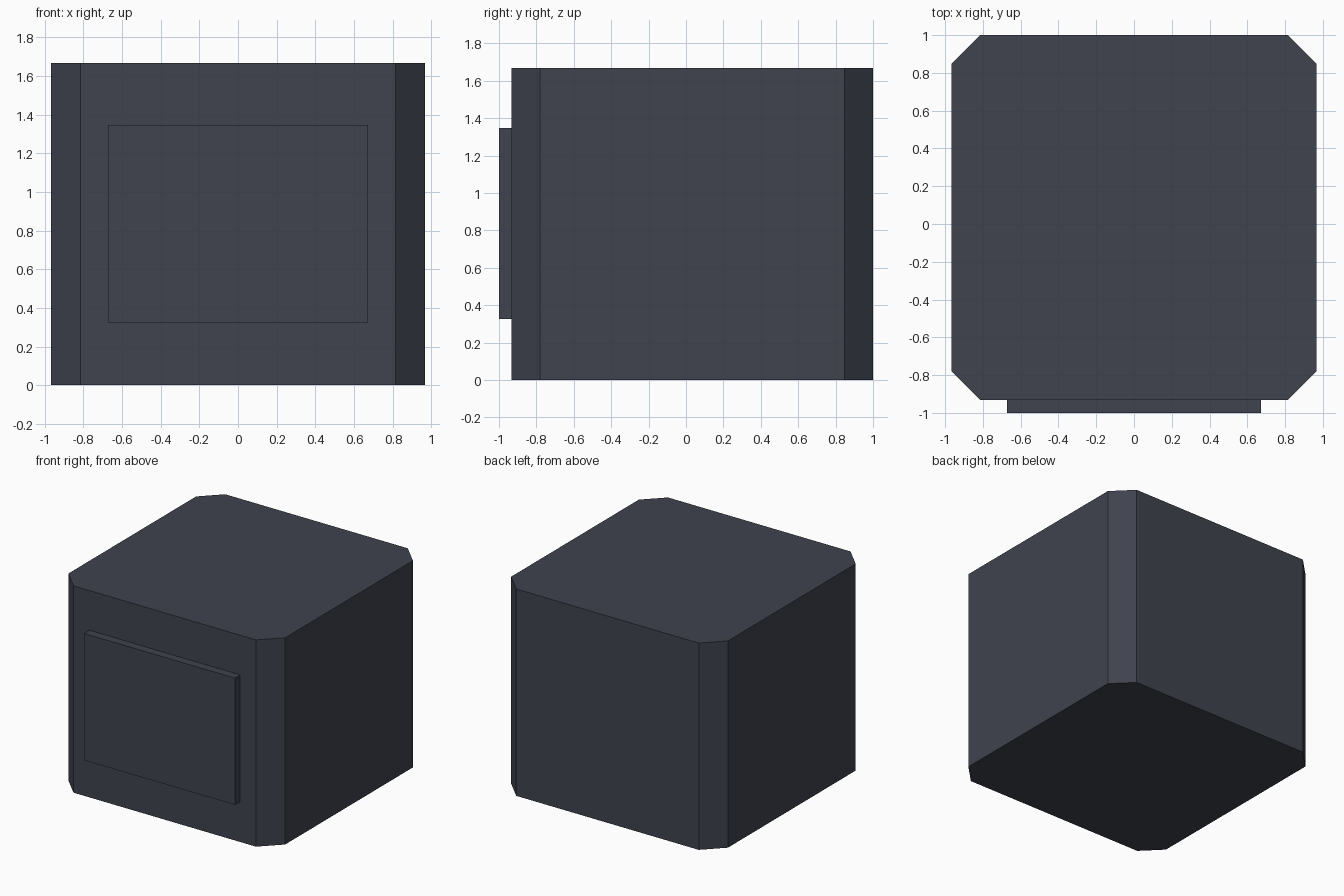
import bpy
import bmesh

if "Cube" in bpy.data.objects:
    bpy.data.objects.remove(bpy.data.objects["Cube"])

dark = bpy.data.materials.new("dark_slate")
dark.diffuse_color = (0.05, 0.056, 0.075, 1)
dark.use_nodes = True
dark.node_tree.nodes["Principled BSDF"].inputs["Base Color"].default_value = dark.diffuse_color


def prism(name, outline, z0, z1):
    """Extrude a closed xy outline from z0 up to z1."""
    bm = bmesh.new()
    base = bm.faces.new([bm.verts.new((x, y, z0)) for x, y in outline])
    out = bmesh.ops.extrude_face_region(bm, geom=[base])
    top = [v for v in out["geom"] if isinstance(v, bmesh.types.BMVert)]
    bmesh.ops.translate(bm, verts=top, vec=(0, 0, z1 - z0))
    bmesh.ops.recalc_face_normals(bm, faces=bm.faces)
    mesh = bpy.data.meshes.new(name)
    bm.to_mesh(mesh)
    bm.free()
    mesh.materials.append(dark)
    obj = bpy.data.objects.new(name, mesh)
    bpy.context.collection.objects.link(obj)
    return obj


# Cabinet body: block with chamfered vertical corners
W, FRONT, BACK, C = 0.967, -0.933, 1.0, 0.153
right = [(W - C, FRONT), (W, FRONT + C), (W, BACK - C), (W - C, BACK)]
left = [(-x, y) for x, y in reversed(right)]
prism("body", right + left, 0, 1.667)

# Raised panel on the front
P = 0.673
prism("front_panel", [(-P, -1), (P, -1), (P, FRONT), (-P, FRONT)], 0.325, 1.347)
